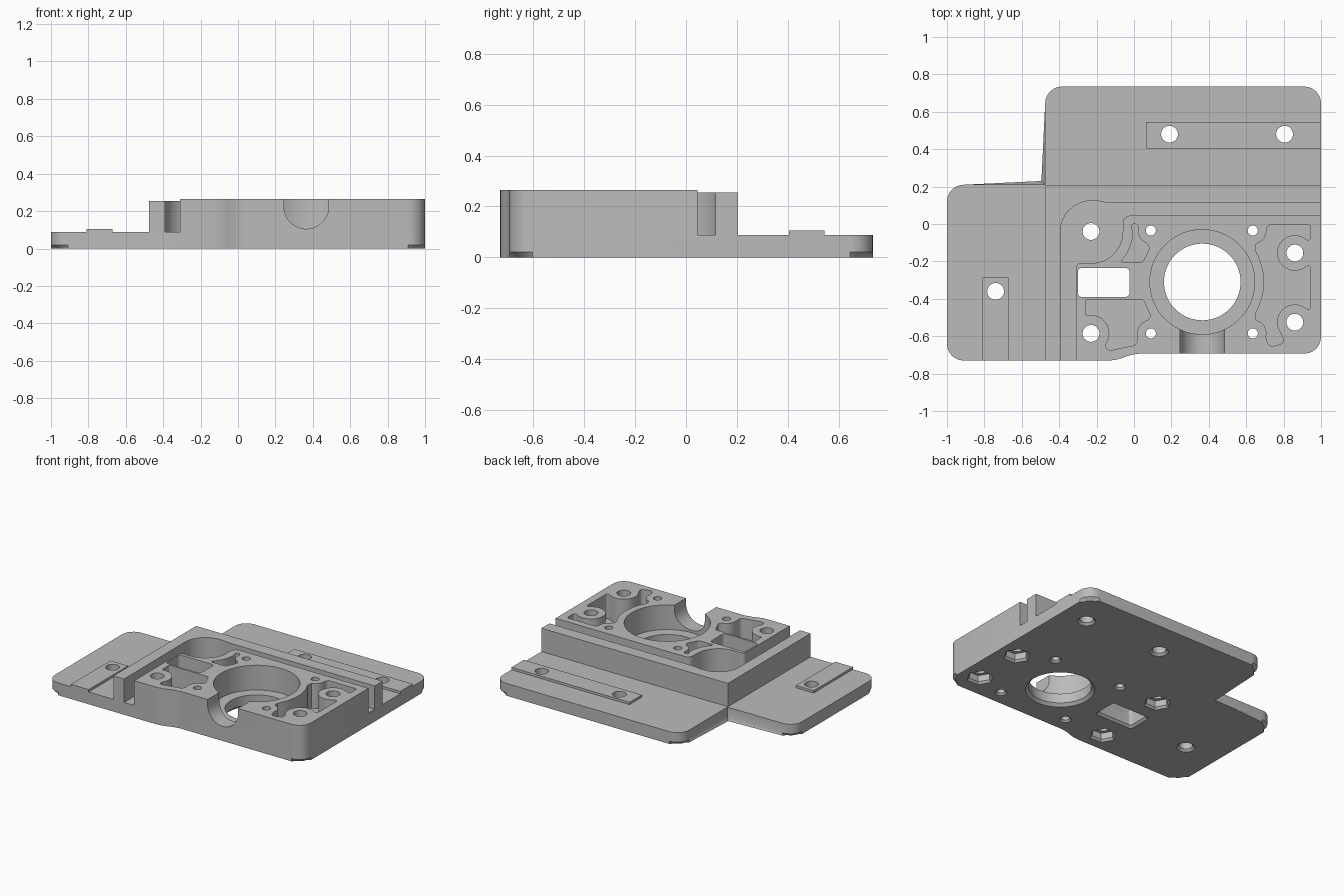
import bpy, bmesh, math
from mathutils import Vector, Matrix

if "Cube" in bpy.data.objects:
    bpy.data.objects.remove(bpy.data.objects["Cube"])

grey = bpy.data.materials.new("plain grey")
grey.use_nodes = True
COLOUR = (0.5, 0.5, 0.5, 1)
grey.diffuse_color = COLOUR
grey.node_tree.nodes["Principled BSDF"].inputs["Base Color"].default_value = COLOUR

FLOOR, RIM_TOP, TOP = 0.088, 0.255, 0.265


def arc(cx, cy, r, a0, a1, n=14):
    """Points along an arc, angles in degrees."""
    angles = [math.radians(a0 + (a1 - a0) * i / n) for i in range(n + 1)]
    return [(cx + r * math.cos(a), cy + r * math.sin(a)) for a in angles]


def outline(pts, seg=6):
    """Polygon whose (x, y, radius) points become rounded corners."""
    out = []
    for i, p in enumerate(pts):
        if len(p) == 2 or p[2] == 0:
            out.append(p[:2])
            continue
        c = Vector(p[:2])
        u = (Vector(pts[i - 1][:2]) - c).normalized()
        v = (Vector(pts[(i + 1) % len(pts)][:2]) - c).normalized()
        half = u.angle(v) / 2
        centre = c + (u + v).normalized() * p[2] / math.sin(half)
        t = p[2] / math.tan(half)
        a, b = c + u * t - centre, c + v * t - centre
        turn = a.angle_signed(b)
        for k in range(seg + 1):
            w = a.copy()
            w.rotate(Matrix.Rotation(-turn * k / seg, 2))
            out.append(tuple(centre + w))
    return out


def loft(name, rings, chamfer=0):
    """Solid through stacked (points, z) rings, optional bottom chamfer."""
    bm = bmesh.new()
    loops = [[bm.verts.new((x, y, z)) for x, y in pts] for pts, z in rings]
    n = len(loops[0])
    bottom = bm.faces.new(loops[0][::-1])
    bm.faces.new(loops[-1])
    for lo, hi in zip(loops, loops[1:]):
        for i in range(n):
            j = (i + 1) % n
            bm.faces.new((lo[i], lo[j], hi[j], hi[i]))
    if chamfer:
        bmesh.ops.bevel(bm, geom=list(bottom.edges), offset=chamfer, segments=1,
                        affect='EDGES', clamp_overlap=False)
    bmesh.ops.recalc_face_normals(bm, faces=bm.faces[:])
    me = bpy.data.meshes.new(name)
    bm.to_mesh(me)
    bm.free()
    me.materials.append(grey)
    ob = bpy.data.objects.new(name, me)
    bpy.context.collection.objects.link(ob)
    return ob


def prism(name, pts, z0, z1, chamfer=0):
    return loft(name, [(pts, z0), (pts, z1)], chamfer)


def column(x, y, profile, n=32):
    """Round or polygonal cutter from (radius, z) steps."""
    def ring(r):
        return arc(x, y, r, 0, 360, n)[:-1]
    return loft("cutter", [(ring(r), z) for r, z in profile])


def hole(x, y, r, flare=0.015):
    return column(x, y, [(r + flare + 0.01, -0.01), (r, flare), (r, 0.5)])


def rectangle(x0, y0, x1, y1, r=0, grow=0):
    x0, y0, x1, y1 = x0 - grow, y0 - grow, x1 + grow, y1 + grow
    return outline([(x0, y0, r), (x1, y0, r), (x1, y1, r), (x0, y1, r)])


def cut(part, cutters):
    """Subtract the cutters from a part and bake the result."""
    for c in cutters:
        c.hide_render = True
        m = part.modifiers.new("cut", 'BOOLEAN')
        m.operation, m.solver, m.object = 'DIFFERENCE', 'EXACT', c
    bpy.context.view_layer.update()
    dg = bpy.context.evaluated_depsgraph_get()
    baked = bpy.data.meshes.new_from_object(part.evaluated_get(dg))
    part.modifiers.clear()
    part.data = baked


# Cutters shared by the parts
BORE = (0.365, -0.31)
nut_spots = [(-0.23, -0.04), (-0.23, -0.585), (0.86, -0.155), (0.86, -0.525)]
pin_spots = [(x, y) for x in (0.09, 0.635) for y in (-0.035, -0.585)]
rail_spots = [(-0.74, -0.36), (0.19, 0.48), (0.805, 0.48)]
bolts = [hole(x, y, 0.045) for x, y in nut_spots]
pins = [hole(x, y, 0.027, 0.012) for x, y in pin_spots]
rail_holes = [hole(x, y, 0.045) for x, y in rail_spots]
nuts = [column(x, y, [(0.1, -0.01), (0.077, 0.015), (0.077, 0.06)], 6) for x, y in nut_spots]
bore_hole = column(*BORE, [(0.235, -0.01), (0.205, 0.02), (0.205, 0.5)], 64)
bore = column(*BORE, [(0.28, 0.02), (0.28, 0.5)], 64)
win = (-0.30, -0.39, -0.025, -0.235, 0.02)
window = loft("cutter", [(rectangle(*win, grow=0.025), -0.01),
                         (rectangle(*win), 0.015), (rectangle(*win), 0.5)])

# U-shaped slot from the front edge into the bore
slot_profile = [(0.245, 0.5)] + arc(0.365, 0.225, 0.12, 180, 360, 24) + [(0.485, 0.5)]
slot = prism("cutter", slot_profile, 0.4, 0.8)
slot.data.transform(Matrix.Rotation(math.pi / 2, 4, 'X'))

# Lightening pockets: curved between the bosses
pocket_a = outline([(-0.015, 0.0, 0.012), (0.02, 0.0, 0.012)]
                   + arc(0.09, -0.035, 0.07, 190, 250, 6)
                   + [(0.085, -0.125, 0.01), (0.045, -0.207, 0.02), (-0.075, -0.207, 0.008)]
                   + arc(-0.23, -0.04, 0.225, -42, -3, 8))
pocket_b = outline([(-0.26, -0.405, 0.01), (0.05, -0.405, 0.02), (0.09, -0.495, 0.01)]
                   + arc(0.09, -0.585, 0.073, 105, 185, 8)
                   + [(0.02, -0.645, 0.03), (-0.15, -0.68, 0.02)]
                   + arc(-0.23, -0.585, 0.098, -35, 90, 12)
                   + [(-0.26, -0.487, 0.01)])
pocket_c = outline([(0.72, -0.005, 0.02), (0.945, -0.005, 0.015), (0.945, -0.10, 0.015)]
                   + arc(0.86, -0.155, 0.095, 50, 310, 24)
                   + [(0.945, -0.21, 0.015), (0.945, -0.47, 0.015)]
                   + arc(0.86, -0.525, 0.095, 50, 215, 18)
                   + [(0.81, -0.635, 0.025), (0.72, -0.66, 0.03)]
                   + arc(0.635, -0.585, 0.073, -15, 75, 8)
                   + arc(*BORE, 0.33, -31, 31, 16)
                   + arc(0.635, -0.035, 0.073, -75, 5, 8))
pockets = [prism("cutter", p, 0.02, 0.5) for p in (pocket_a, pocket_b, pocket_c)]

# L-shaped base plate with a chamfered underside
base_plate = prism("base_plate", outline([
    (-1, -0.73, 0.09), (-0.1, -0.73, 0.25), (0, -0.693, 0.25), (1, -0.693, 0.09),
    (1, 0.735, 0.09), (-0.475, 0.735, 0.09), (-0.475, 0.21), (-1, 0.21, 0.09)]),
    0, FLOOR, 0.02)

# Raised rim along the left and back of the groove
rim = prism("rim_wall", outline(
    [(-0.475, -0.73), (-0.39, -0.73)] + arc(-0.23, -0.04, 0.163, 180, 90)
    + [(-0.19, 0.122), (-0.15, 0.115), (1, 0.115), (1, 0.205), (-0.475, 0.205)]),
    FLOOR, RIM_TOP)

# Centre block, scooped out around the corner bolt
centre_block = prism("centre_block", outline(
    [(-0.31, -0.73), (-0.1, -0.73, 0.25), (0, -0.693, 0.25), (1, -0.693, 0.09),
     (1, 0.045), (-0.06, 0.045, 0.04)] + arc(-0.23, -0.04, 0.17, 0, -90)
    + [(-0.31, -0.21, 0.025)]), FLOOR, TOP)

# Low locating rails
side_rail = prism("side_rail", rectangle(-0.81, -0.73, -0.67, -0.285), FLOOR, 0.105)
back_rail = prism("back_rail", rectangle(0.065, 0.405, 1, 0.545), FLOOR, 0.105)

cut(base_plate, bolts + pins + rail_holes + nuts + [bore_hole, window])
cut(centre_block, bolts[1:] + pins + pockets + [bore, window, slot])
cut(side_rail, rail_holes[:1])
cut(back_rail, rail_holes[1:])

for c in bolts + pins + rail_holes + nuts + pockets + [bore, bore_hole, window, slot]:
    bpy.data.objects.remove(c)

# Smooth the curved walls, keep the edges sharp
bpy.ops.object.select_all(action='DESELECT')
for ob in (base_plate, rim, centre_block, side_rail, back_rail):
    ob.select_set(True)
bpy.context.view_layer.objects.active = base_plate
bpy.ops.object.shade_smooth_by_angle(angle=math.radians(30))
